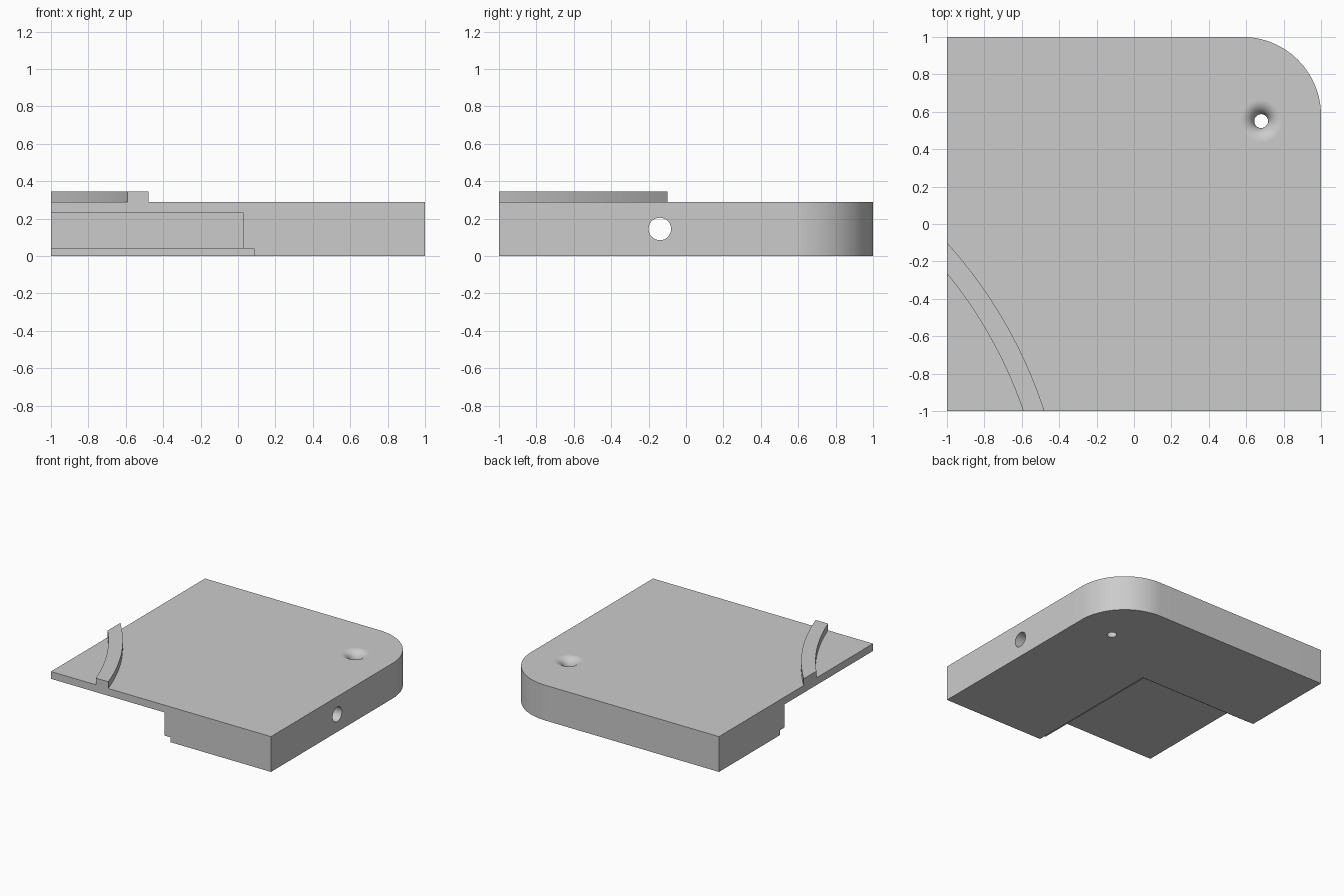
import bpy, bmesh
from math import sin, cos, pi, atan2, hypot

cube = bpy.data.objects.get("Cube")
if cube:
    bpy.data.objects.remove(cube, do_unlink=True)

grey = bpy.data.materials.new("light_grey")
grey.use_nodes = True
colour = (0.6, 0.6, 0.6, 1)
grey.diffuse_color = colour
grey.node_tree.nodes["Principled BSDF"].inputs["Base Color"].default_value = colour

TOP = 0.29


def make_object(name, bm):
    bmesh.ops.recalc_face_normals(bm, faces=bm.faces)
    mesh = bpy.data.meshes.new(name)
    bm.to_mesh(mesh)
    bm.free()
    mesh.materials.append(grey)
    obj = bpy.data.objects.new(name, mesh)
    bpy.context.collection.objects.link(obj)
    return obj


def prism(name, outline, z0, z1):
    """Extrude a flat outline from z0 up to z1."""
    bm = bmesh.new()
    face = bm.faces.new([bm.verts.new((x, y, z0)) for x, y in outline])
    up = bmesh.ops.extrude_face_region(bm, geom=[face])["geom"]
    bmesh.ops.translate(bm, vec=(0, 0, z1 - z0),
                        verts=[v for v in up if isinstance(v, bmesh.types.BMVert)])
    return make_object(name, bm)


def lathe(name, profile, steps=64):
    """Closed solid of revolution about z from (radius, height) points."""
    bm = bmesh.new()
    rings = [[bm.verts.new((r * cos(2 * pi * i / steps), r * sin(2 * pi * i / steps), z))
              for i in range(steps)] for r, z in profile]
    for a, b in zip(rings, rings[1:]):
        for i in range(steps):
            j = (i + 1) % steps
            bm.faces.new((a[i], a[j], b[j], b[i]))
    bm.faces.new(rings[0])
    bm.faces.new(rings[-1])
    return make_object(name, bm)


def arc(cx, cy, r, a0, a1, steps):
    return [(cx + r * cos(a0 + (a1 - a0) * i / steps),
             cy + r * sin(a0 + (a1 - a0) * i / steps)) for i in range(steps + 1)]


def rect(x0, y0, x1, y1):
    return [(x0, y0), (x1, y0), (x1, y1), (x0, y1)]


def cut(target, cutter):
    mod = target.modifiers.new("cut", 'BOOLEAN')
    mod.operation = 'DIFFERENCE'
    mod.solver = 'EXACT'
    mod.object = cutter
    bpy.context.view_layer.objects.active = target
    bpy.ops.object.modifier_apply(modifier=mod.name)
    bpy.data.objects.remove(cutter, do_unlink=True)


def smooth(obj):
    bpy.ops.object.select_all(action='DESELECT')
    obj.select_set(True)
    bpy.context.view_layer.objects.active = obj
    bpy.ops.object.shade_smooth_by_angle(angle=pi / 6)


# Body: square block with one rounded corner
R = 0.42
body = prism("body", [(-1, -1), (1, -1)] + arc(1 - R, 1 - R, R, 0, pi / 2, 32) + [(-1, 1)], 0, TOP)

# Stepped pocket under the front corner
cut(body, prism("pocket", rect(-1.2, -1.2, 0.03, 0.15), -0.1, 0.23))
cut(body, prism("pocket_step", rect(-1.2, -1.2, 0.085, 0.205), -0.1, 0.04))

# Side hole running through the wall into the pocket
side_hole = lathe("side_hole", [(0.06, 0), (0.06, 1.4)])
side_hole.rotation_euler = (0, pi / 2, 0)
side_hole.location = (-0.3, -0.14, 0.145)
bpy.context.view_layer.update()
cut(body, side_hole)

# Vertical hole with a flared mouth
HOLE, FLARE = 0.037, 0.075
mouth = [(HOLE + FLARE * (1 - cos(t)), TOP - FLARE * (1 - sin(t)))
         for t in [pi / 2 * i / 16 for i in range(17)]]
flared_hole = lathe("flared_hole", [(HOLE, -0.1)] + mouth + [(HOLE + FLARE, TOP + 0.1)])
flared_hole.location = (0.68, 0.55, 0)
bpy.context.view_layer.update()
cut(body, flared_hole)
smooth(body)

# Keep the flat top free of shading from the flare
bm = bmesh.new()
bm.from_mesh(body.data)
bm.normal_update()
for e in bm.edges:
    if sum(f.normal.z > 0.9999 for f in e.link_faces) == 1:
        e.smooth = False
bm.to_mesh(body.data)
bm.free()

# Curved ridge on the top, ending flush with the two straight sides
CX, CY = -2.856, -1.776


def ridge_arc(y_end, x_end):
    return arc(CX, CY, hypot(-1 - CX, y_end - CY),
               atan2(-1 - CY, x_end - CX), atan2(y_end - CY, -1 - CX), 24)


outer = ridge_arc(-0.10, -0.48)
inner = ridge_arc(-0.265, -0.59)
ridge = prism("curved_ridge", outer + inner[::-1], TOP, 0.345)
smooth(ridge)
